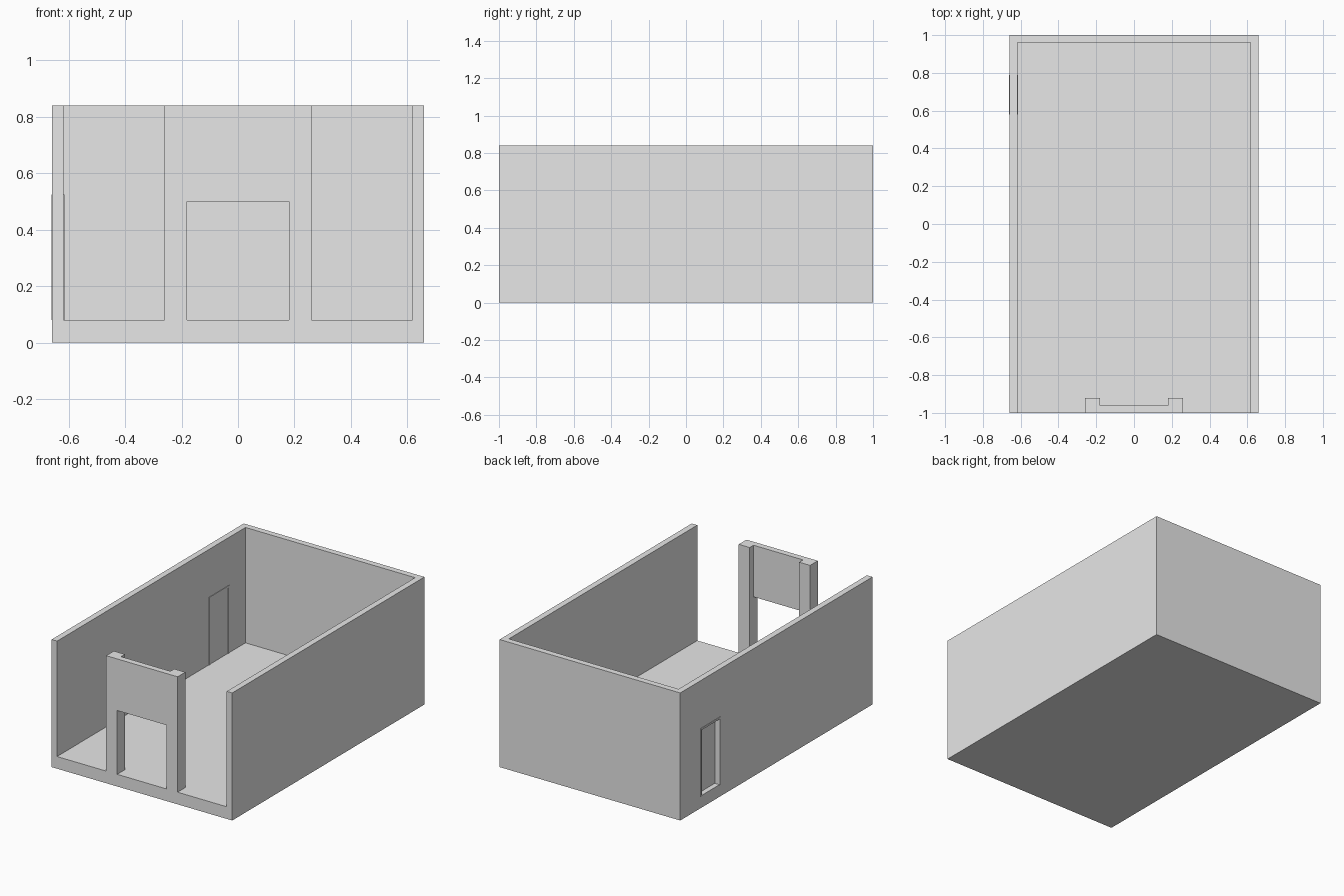
import bpy

cube = bpy.data.objects.get("Cube")
if cube:
    bpy.data.objects.remove(cube, do_unlink=True)

grey = bpy.data.materials.new("plain grey")
grey.use_nodes = True
colour = (0.8, 0.8, 0.8, 1)
grey.diffuse_color = colour
grey.node_tree.nodes["Principled BSDF"].inputs["Base Color"].default_value = colour


def box(name, x, y, z):
    """Box spanning the given (low, high) range on each axis."""
    bpy.ops.mesh.primitive_cube_add(size=1)
    ob = bpy.context.object
    ob.name = name
    ob.location = [(a + b) / 2 for a, b in (x, y, z)]
    ob.scale = [b - a for a, b in (x, y, z)]
    bpy.ops.object.transform_apply(location=True, rotation=False, scale=True)
    ob.data.materials.append(grey)
    return ob


def boolean(target, other, operation):
    mod = target.modifiers.new(operation.lower(), 'BOOLEAN')
    mod.operation = operation
    mod.solver = 'EXACT'
    mod.object = other
    bpy.context.view_layer.objects.active = target
    bpy.ops.object.modifier_apply(modifier=mod.name)
    bpy.data.objects.remove(other, do_unlink=True)


W, D, H = 0.658, 1.0, 0.84    # half width, half depth, height
FLOOR, WALL = 0.08, 0.04
IN_X, IN_Y = W - WALL, D - WALL

# Shell: one block hollowed from above, open at the front
shell = box("floor_and_walls", (-W, W), (-D, D), (0, H))
boolean(shell, box("room_cutter", (-IN_X, IN_X), (-D - 1, IN_Y), (FLOOR, H + 1)), 'DIFFERENCE')

# Doorway through the right wall
DOOR_Y, DOOR_TOP, TRIM = (0.58, 0.79), 0.525, 0.012
boolean(shell, box("door_cutter", (-W - 0.1, -IN_X + 0.1), DOOR_Y, (FLOOR, DOOR_TOP)), 'DIFFERENCE')

# Door frame stands slightly proud of both wall faces
FRAME_X = (-W - 0.003, -IN_X + 0.003)
frame = box("door_frame", FRAME_X, DOOR_Y, (FLOOR, DOOR_TOP))
inner_y = (DOOR_Y[0] + TRIM, DOOR_Y[1] - TRIM)
boolean(frame, box("frame_cutter", (-1, 0), inner_y, (0, DOOR_TOP - TRIM)), 'DIFFERENCE')

# Door leaf sits towards the room
box("door_leaf", (-IN_X - 0.006, -IN_X), inner_y, (FLOOR, DOOR_TOP - TRIM))

# Front entrance: two pillars joined by a panel above the opening
entrance = box("entrance_pillars", (-0.26, 0.26), (-D, -0.92), (FLOOR, H))
boolean(entrance, box("opening_cutter", (-0.18, 0.18), (-D - 1, 0), (0, 0.5)), 'DIFFERENCE')
boolean(entrance, box("recess_cutter", (-0.18, 0.18), (-0.96, 0), (0, H + 1)), 'DIFFERENCE')
